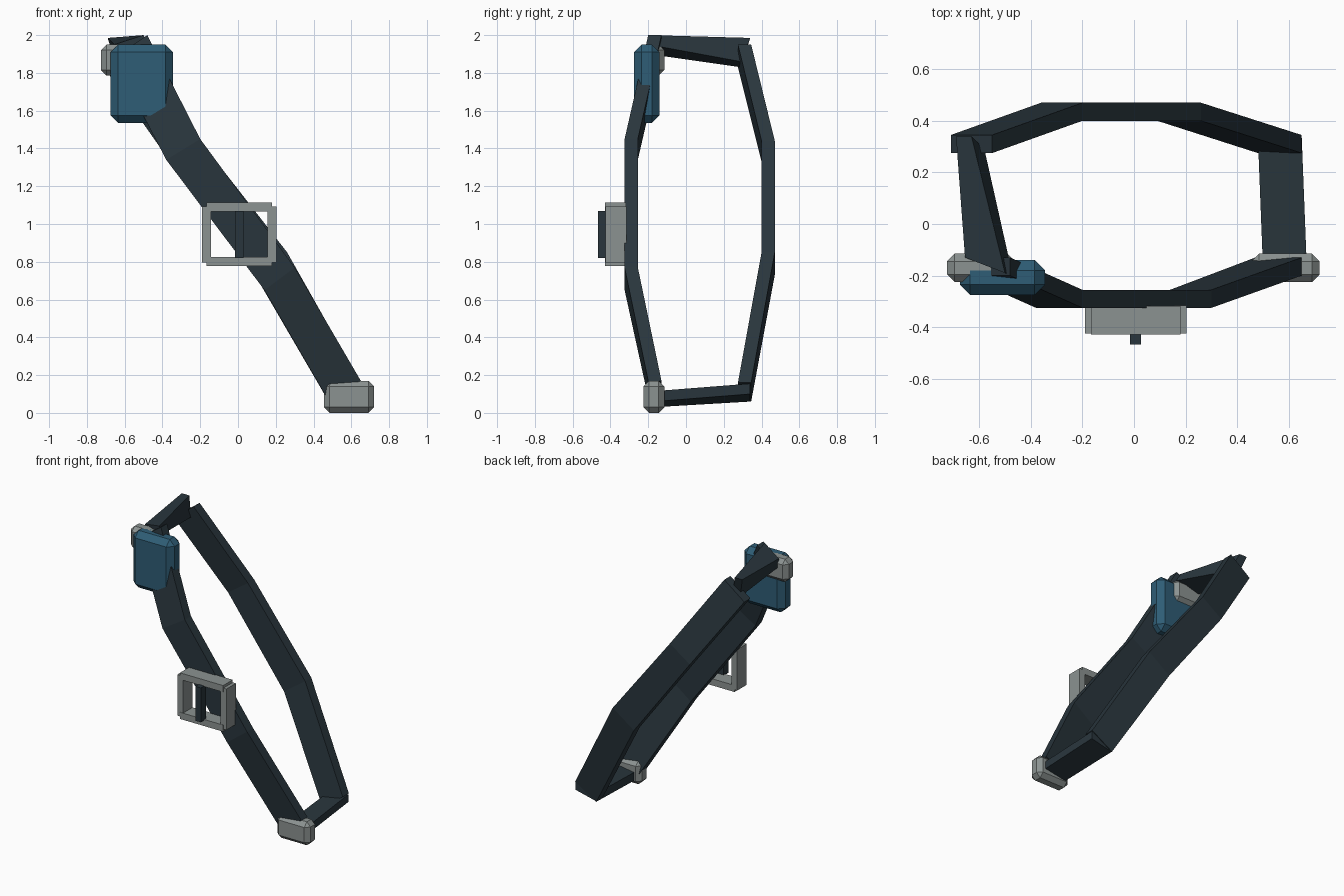
import bpy, bmesh

if "Cube" in bpy.data.objects:
    bpy.data.objects.remove(bpy.data.objects["Cube"])


def material(name, rgb):
    m = bpy.data.materials.new(name)
    m.diffuse_color = (*rgb, 1)
    m.use_nodes = True
    m.node_tree.nodes["Principled BSDF"].inputs["Base Color"].default_value = m.diffuse_color
    return m


LEATHER = material("dark_leather", (0.022, 0.036, 0.046))
BLUE = material("blue_pad", (0.028, 0.11, 0.18))
METAL = material("dull_metal", (0.26, 0.29, 0.285))


def finish(bm, name, mat):
    bmesh.ops.recalc_face_normals(bm, faces=bm.faces)
    me = bpy.data.meshes.new(name)
    bm.to_mesh(me)
    bm.free()
    me.materials.append(mat)
    ob = bpy.data.objects.new(name, me)
    bpy.context.collection.objects.link(ob)
    return ob


def loft(name, rings):
    """Skin a chain of four-point cross-sections and cap both ends."""
    bm = bmesh.new()
    vs = [[bm.verts.new(p) for p in r] for r in rings]
    for a, b in zip(vs, vs[1:]):
        for i in range(4):
            j = (i + 1) % 4
            bm.faces.new((a[i], a[j], b[j], b[i]))
    bm.faces.new(vs[0])
    bm.faces.new(vs[-1])
    return finish(bm, name, LEATHER)


def strap(name, stations):
    """Station: lower edge x, z, upper edge x, z, outer y, inner y."""
    loft(name, [[(xl, yo, zl), (xu, yo, zu), (xu, yi, zu), (xl, yi, zl)]
                for xl, zl, xu, zu, yo, yi in stations])


def box(name, lo, hi, mat, bevel=0):
    bm = bmesh.new()
    bmesh.ops.create_cube(bm, size=1)
    for v in bm.verts:
        v.co = [(a + b) / 2 + c * (b - a) for a, b, c in zip(lo, hi, v.co)]
    if bevel:
        bmesh.ops.bevel(bm, geom=bm.edges[:], offset=bevel, segments=1,
                        affect='EDGES')
    return finish(bm, name, mat)


# Diagonal straps over the chest and the back
strap("front_strap", [(-0.66, 1.88, -0.48, 2.0, -0.20, -0.13),
                      (-0.38, 1.34, -0.20, 1.45, -0.325, -0.255),
                      (0.14, 0.65, 0.30, 0.77, -0.325, -0.255),
                      (0.47, 0.08, 0.65, 0.17, -0.20, -0.13)])
strap("back_strap", [(-0.71, 1.83, -0.55, 1.95, 0.345, 0.275),
                     (-0.36, 1.33, -0.20, 1.44, 0.47, 0.40),
                     (0.09, 0.73, 0.26, 0.85, 0.47, 0.40),
                     (0.48, 0.06, 0.65, 0.16, 0.345, 0.275)])

# Twisted shoulder link and flat hip link joining them
loft("shoulder_link", [
    [(-0.655, -0.13, 1.89), (-0.47, -0.20, 1.95), (-0.50, -0.19, 2.0), (-0.655, -0.13, 1.95)],
    [(-0.64, 0.29, 1.83), (-0.58, 0.29, 1.86), (-0.63, 0.34, 1.985), (-0.69, 0.34, 1.985)]])
loft("hip_link", [
    [(0.50, -0.17, 0.03), (0.67, -0.17, 0.06), (0.67, -0.17, 0.115), (0.50, -0.17, 0.09)],
    [(0.48, 0.34, 0.06), (0.65, 0.34, 0.10), (0.65, 0.34, 0.155), (0.48, 0.34, 0.12)]])

# Shoulder pad and strap-end clips
box("shoulder_pad", (-0.675, -0.275, 1.535), (-0.345, -0.14, 1.95), BLUE, 0.04)
box("upper_clip", (-0.725, -0.225, 1.785), (-0.46, -0.115, 1.95), METAL, 0.03)
box("lower_clip", (0.455, -0.225, 0.0), (0.72, -0.115, 0.17), METAL, 0.03)

# Buckle frame with a centre prong
for name, z in (("buckle_bottom", 0.778), ("buckle_top", 1.065)):
    box(name, (-0.167, -0.428, z), (0.18, -0.318, z + 0.048), METAL)
for name, x in (("buckle_left", -0.19), ("buckle_right", 0.157)):
    box(name, (x, -0.425, 0.795), (x + 0.047, -0.316, 1.093), METAL)
box("buckle_prong", (-0.015, -0.467, 0.82), (0.028, -0.41, 1.07), LEATHER)
